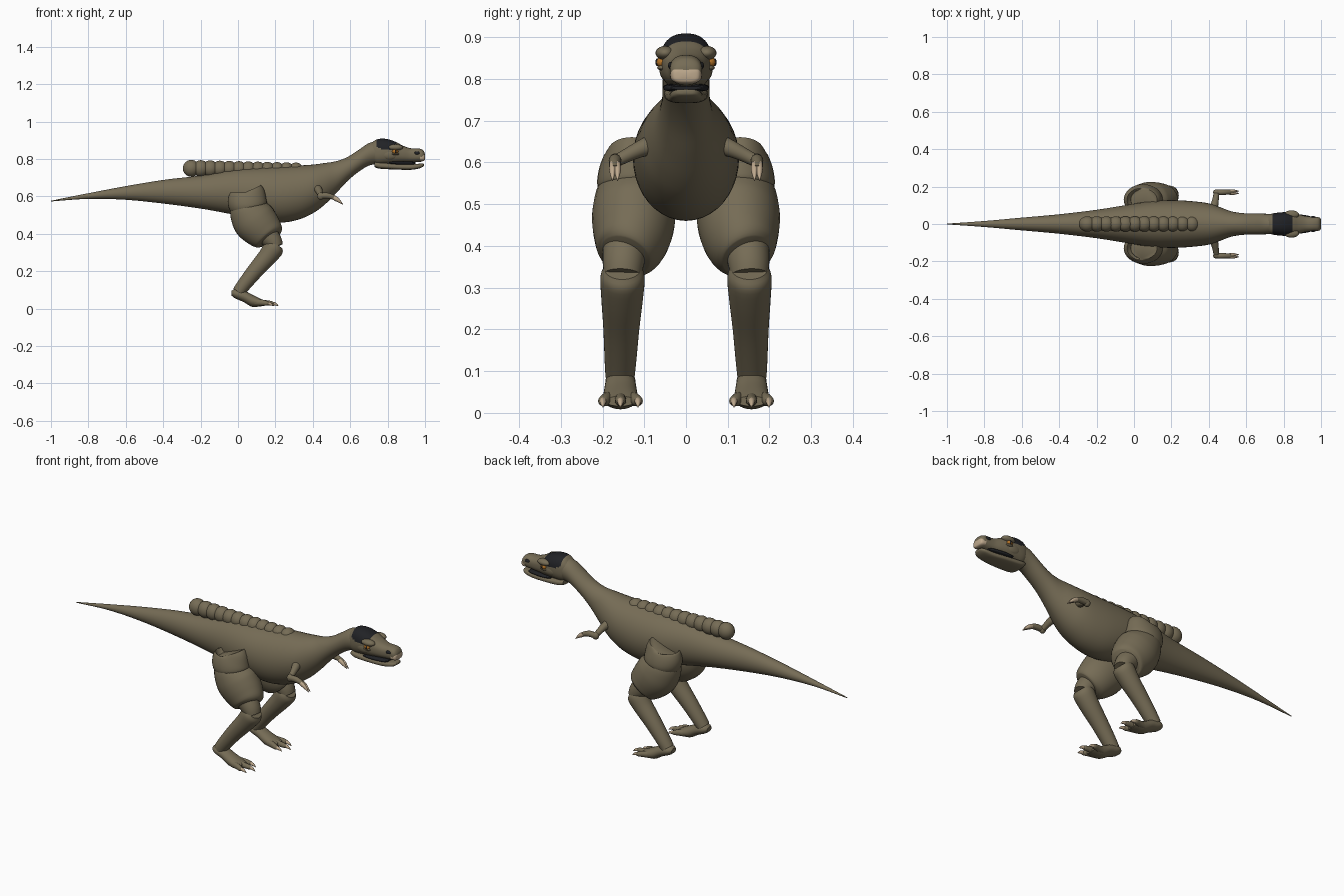
import bpy, bmesh
from math import cos, sin, pi
from mathutils import Vector

if "Cube" in bpy.data.objects:
    bpy.data.objects.remove(bpy.data.objects["Cube"])


def material(name, rgb):
    m = bpy.data.materials.new(name)
    m.use_nodes = True
    m.diffuse_color = (*rgb, 1)
    bsdf = next(n for n in m.node_tree.nodes if n.type == "BSDF_PRINCIPLED")
    bsdf.inputs["Base Color"].default_value = (*rgb, 1)
    return m


HIDE = material("olive hide", (0.18, 0.15, 0.092))
DARK = material("near black", (0.015, 0.016, 0.019))
CLAW = material("pale horn", (0.52, 0.40, 0.27))
EYE = material("amber", (0.45, 0.17, 0.02))
parts = []


def finish(name, bm, mats):
    bmesh.ops.recalc_face_normals(bm, faces=bm.faces)
    me = bpy.data.meshes.new(name)
    bm.to_mesh(me)
    bm.free()
    for m in mats:
        me.materials.append(m)
    ob = bpy.data.objects.new(name, me)
    bpy.context.collection.objects.link(ob)
    parts.append(ob)
    return ob


def smooth_stations(st, steps):
    """Catmull-Rom interpolation between cross-section stations."""
    st = [Vector(s) for s in st]
    out = []
    for i in range(len(st) - 1):
        a, b, c, d = st[max(i - 1, 0)], st[i], st[i + 1], st[min(i + 2, len(st) - 1)]
        for k in range(steps):
            t = k / steps
            out.append(0.5 * (2 * b + (c - a) * t + (2 * a - 5 * b + 4 * c - d) * t * t
                              + (3 * b - a - 3 * c + d) * t ** 3))
    return out + [st[-1]]


def loft(name, stations, mat=HIDE, upright=False, ref=(0, 1, 0), power=2.0, segs=32,
         steps=4, mats=None, rule=None):
    """Skin rounded sections (x, y, z, half height, half width) along a path."""
    st = smooth_stations(stations, steps)
    bm = bmesh.new()
    rings = []
    for i, s in enumerate(st):
        c = Vector(s[:3])
        t = Vector(st[min(i + 1, len(st) - 1)][:3]) - Vector(st[max(i - 1, 0)][:3])
        t = Vector((1, 0, 0)) if upright else t.normalized()
        side = Vector(ref)
        side = (side - t * side.dot(t)).normalized()
        up = t.cross(side)
        ring = []
        for k in range(segs):
            u, v = cos(2 * pi * k / segs), sin(2 * pi * k / segs)
            u = abs(u) ** (2 / power) * (1 if u > 0 else -1)
            v = abs(v) ** (2 / power) * (1 if v > 0 else -1)
            ring.append(bm.verts.new(c + side * u * max(s[4], 0.001) + up * v * max(s[3], 0.001)))
        rings.append(ring)
    for p, q in zip(rings, rings[1:]):
        for k in range(segs):
            j = (k + 1) % segs
            bm.faces.new((p[k], p[j], q[j], q[k]))
    bm.faces.new(rings[0])
    bm.faces.new(rings[-1])
    if rule:
        for f in bm.faces:
            f.material_index = rule(f.calc_center_median())
    return finish(name, bm, mats or [mat])


def profile(rows, y=0):
    """Turn (x, top, bottom, half width) rows into stations."""
    return [(x, y, (t + b) / 2, (t - b) / 2, w) for x, t, b, w in rows]


def ball(name, loc, size, mat=HIDE):
    bm = bmesh.new()
    bmesh.ops.create_uvsphere(bm, u_segments=24, v_segments=14, radius=1)
    bmesh.ops.scale(bm, vec=size, verts=bm.verts)
    bmesh.ops.translate(bm, vec=loc, verts=bm.verts)
    return finish(name, bm, [mat])


# Tail, trunk and neck in one skin
loft("body", profile([
    (-1, .577, .573, .002), (-.8, .617, .587, .016), (-.6, .655, .582, .034),
    (-.4, .688, .562, .052), (-.2, .712, .535, .076), (-.05, .742, .508, .1),
    (.1, .755, .478, .123), (.22, .76, .46, .127), (.32, .765, .475, .121),
    (.4, .77, .51, .11), (.46, .778, .553, .09), (.52, .787, .612, .068),
    (.58, .808, .677, .058), (.64, .845, .728, .056), (.7, .885, .765, .055),
    (.76, .898, .775, .052)]), upright=True, segs=40)


# Skull with a dark crown patch
def crown(p):
    return 1 if .742 < p.x < .845 and p.z > .868 - .02 * cos((p.x - .79) * 28) else 0


loft("head", profile([
    (.705, .875, .80, .04), (.74, .904, .772, .056), (.79, .908, .772, .062),
    (.84, .893, .776, .06), (.88, .872, .78, .052), (.92, .858, .782, .042),
    (.96, .857, .784, .039), (.985, .85, .787, .037), (.997, .835, .797, .026),
    (1.0, .82, .81, .008)]), upright=True, power=2.4, segs=56, steps=6,
    mats=[HIDE, DARK], rule=crown)

# Lower jaw and dark mouth gap
loft("lower_jaw", profile([
    (.73, .785, .757, .046), (.76, .782, .748, .052), (.84, .775, .744, .05),
    (.92, .772, .742, .042), (.97, .775, .75, .036), (.99, .775, .76, .024),
    (.994, .772, .766, .008)]), upright=True, power=3)
loft("mouth_gap", profile([
    (.81, .785, .775, .052), (.86, .788, .77, .054), (.93, .786, .77, .045),
    (.95, .782, .775, .036)]), DARK, upright=True, power=4)

# Pale horn plate on the tip of the snout
loft("snout_plate", profile([
    (.972, .832, .79, .0385), (.988, .831, .789, .036), (.998, .826, .793, .029),
    (1.001, .815, .805, .01)]), CLAW, upright=True, power=3)

# Row of overlapping beads along the back
for i in range(12):
    f = i / 11
    ball(f"back_bead_{i + 1}", (-.25 + .56 * f, 0, .75 - .008 * f),
         (.045 - .006 * f, .041, .045 - .006 * f))


def foot(tag, s):
    y = .157 * s
    loft(tag + "foot", profile([
        (-.035, .095, .07, .02), (-.015, .105, .055, .034), (.03, .098, .035, .037),
        (.075, .075, .01, .041), (.12, .053, .012, .044), (.145, .04, .016, .036)], y),
        upright=True)
    for n, spread in (("outer", 1), ("middle", 0), ("inner", -1)):
        a, b = y + s * spread * .027, y + s * spread * .042
        tip = .19 if spread == 0 else .165
        loft(f"{tag}{n}_toe", [
            (.09, a, .035, .018, .014), (.13, (a + b) / 2, .032, .016, .014),
            (tip - .01, b, .028, .012, .012), (tip, b, .026, .006, .006)], segs=16)
        loft(f"{tag}{n}_toe_claw", [
            (tip - .015, b, .029, .01, .009), (tip + .008, b, .025, .008, .007),
            (tip + .027, b, .014, .001, .001)], CLAW, segs=12)


def leg(tag, s):
    # Hip cap, thigh and shin are separate overlapping sleeves
    loft(tag + "hip", [
        (.052, .13 * s, .628, .075, .055), (.054, .13 * s, .618, .092, .066),
        (.05, .13 * s, .58, .104, .08), (.05, .128 * s, .55, .1, .084),
        (.055, .125 * s, .53, .08, .07)])
    loft(tag + "thigh", [
        (.04, .128 * s, .575, .075, .07), (.052, .126 * s, .53, .1, .09),
        (.085, .125 * s, .475, .117, .1), (.13, .13 * s, .425, .108, .093),
        (.165, .14 * s, .39, .09, .077), (.176, .145 * s, .377, .07, .06)])
    loft(tag + "knee", [
        (.15, .145 * s, .40, .06, .055), (.185, .15 * s, .362, .05, .05),
        (.2, .152 * s, .33, .042, .045)])
    loft(tag + "shin", [
        (.208, .152 * s, .345, .04, .043), (.192, .152 * s, .325, .055, .053),
        (.155, .153 * s, .275, .05, .05), (.09, .155 * s, .2, .043, .043),
        (.03, .157 * s, .125, .037, .038), (.003, .158 * s, .088, .034, .035)])
    foot(tag, s)


def arm(tag, s):
    loft(tag + "upper_arm", [
        (.42, .075 * s, .645, .026, .026), (.432, .11 * s, .632, .02, .02),
        (.438, .145 * s, .615, .016, .016), (.442, .168 * s, .603, .015, .015)],
        ref=(0, 0, 1), segs=20)
    ball(tag + "elbow", (.442, .169 * s, .602), (.019, .016, .02))
    loft(tag + "forearm", [
        (.44, .17 * s, .603, .015, .015), (.475, .17 * s, .604, .016, .015),
        (.505, .171 * s, .597, .013, .013), (.53, .171 * s, .583, .012, .012)], segs=20)
    for n, off in (("outer", .006), ("inner", -.006)):
        loft(f"{tag}{n}_hand_claw", [
            (.512, (.17 + off) * s, .594, .011, .008), (.535, (.17 + off) * s, .58, .01, .008),
            (.562, (.17 + off) * s, .556, .001, .001)], CLAW, segs=12)


def face(tag, s):
    ball(tag + "brow", (.842, .05 * s, .862), (.04, .023, .017))
    ball(tag + "cheek", (.81, .046 * s, .825), (.05, .018, .03))
    ball(tag + "eye", (.84, .057 * s, .84), (.017, .015, .013), EYE)
    ball(tag + "pupil", (.843, .0685 * s, .84), (.005, .005, .009), DARK)
    ball(tag + "lower_eyelid", (.84, .054 * s, .827), (.022, .015, .007))
    ball(tag + "nostril", (.957, .036 * s, .832), (.015, .007, .009), DARK)


for tag, s in (("front_side_", -1), ("back_side_", 1)):
    leg(tag, s)
    arm(tag, s)
    face(tag, s)

# Smooth shading with kept creases
bpy.ops.object.select_all(action="DESELECT")
for ob in parts:
    ob.select_set(True)
bpy.context.view_layer.objects.active = parts[0]
bpy.ops.object.shade_smooth_by_angle(angle=0.8)
